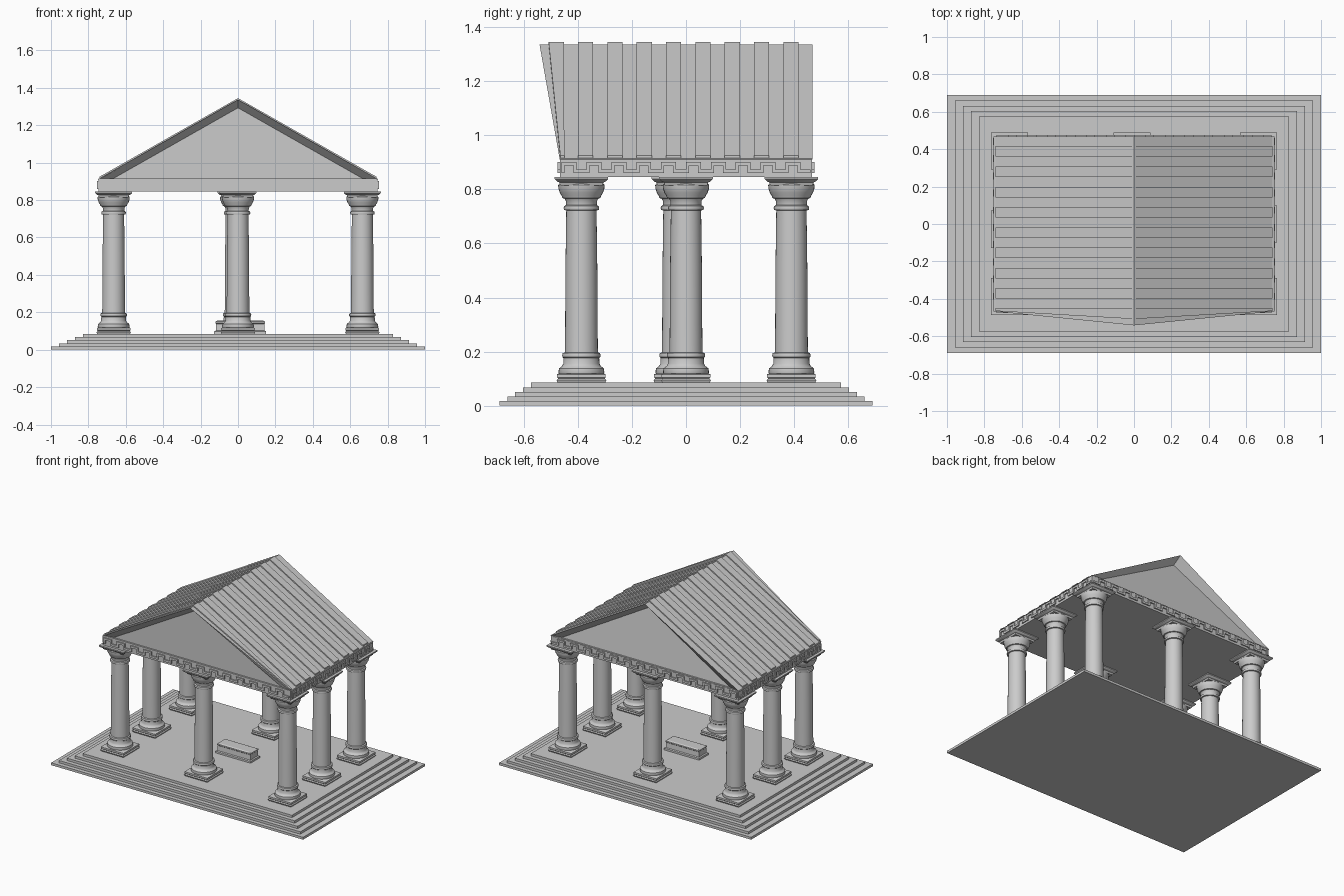
import bpy, bmesh, math

if "Cube" in bpy.data.objects:
    bpy.data.objects.remove(bpy.data.objects["Cube"])


def finish(bm, name, smooth=False):
    bmesh.ops.recalc_face_normals(bm, faces=bm.faces[:])
    me = bpy.data.meshes.new(name)
    bm.to_mesh(me)
    bm.free()
    ob = bpy.data.objects.new(name, me)
    bpy.context.collection.objects.link(ob)
    if smooth:
        bpy.ops.object.select_all(action='DESELECT')
        ob.select_set(True)
        bpy.context.view_layer.objects.active = ob
        bpy.ops.object.shade_smooth_by_angle(angle=math.radians(35))
    return ob


def box(bm, x0, x1, y0, y1, z0, z1):
    hexa(bm, [(x0, y0, z0), (x1, y0, z0), (x1, y1, z0), (x0, y1, z0),
              (x0, y0, z1), (x1, y0, z1), (x1, y1, z1), (x0, y1, z1)])


def hexa(bm, pts):
    v = [bm.verts.new(p) for p in pts]
    for f in ((3, 2, 1, 0), (4, 5, 6, 7), (0, 1, 5, 4), (1, 2, 6, 5), (2, 3, 7, 6), (3, 0, 4, 7)):
        bm.faces.new([v[i] for i in f])


def stack(bm, profile, n, rect=None):
    """Stack rings: round with n sides, or rectangular when rect gives x and y offsets."""
    rings = []
    for r, z in profile:
        if rect:
            a, b = rect[0] + r, rect[1] + r
            pts = [(-a, -b), (a, -b), (a, b), (-a, b)]
        else:
            pts = [(r * math.cos(2 * math.pi * i / n), r * math.sin(2 * math.pi * i / n)) for i in range(n)]
        rings.append([bm.verts.new((x, y, z)) for x, y in pts])
    for lo, hi in zip(rings, rings[1:]):
        m = len(lo)
        for i in range(m):
            bm.faces.new([lo[i], lo[(i + 1) % m], hi[(i + 1) % m], hi[i]])
    bm.faces.new(rings[0][::-1])
    bm.faces.new(rings[-1])


# Stepped platform
bm = bmesh.new()
prof = []
for i in range(5):
    # insets differ in x and y, so each step is its own ring pair
    hx, hy = 1 - 0.0425 * i, 0.69 - 0.029 * i
    box(bm, -hx, hx, -hy, hy, 0.017 * i, 0.017 * (i + 1))
finish(bm, "stepped_platform")

# Column: round shaft with mouldings, square plinth and abacus
bm = bmesh.new()
stack(bm, [(.082, .115), (.085, .123), (.083, .138), (.072, .146), (.067, .155), (.066, .176),
           (.070, .180), (.071, .187), (.069, .194), (.061, .197), (.060, .3), (.059, .5), (.056, .722),
           (.064, .724), (.066, .731), (.064, .738), (.057, .742), (.058, .758), (.063, .766),
           (.070, .768), (.073, .776), (.080, .788), (.085, .803), (.086, .816), (.080, .822)], 32)
stack(bm, [(.088, .085), (.092, .094), (.086, .100), (.090, .104), (.090, .116), (.082, .119)], 4, (0, 0))
stack(bm, [(.078, .815), (.082, .826), (.090, .829), (.099, .838), (.099, .846)], 4, (0, 0))
column = finish(bm, "column", True)
spots = [(-.665, -.387), (0, -.387), (.665, -.387), (-.665, -.028), (.665, 0),
         (-.665, .39), (-.01, .39), (.665, .39)]
column.location = (*spots[0], 0)
for x, y in spots[1:]:
    c = column.copy()
    c.location = (x, y, 0)
    bpy.context.collection.objects.link(c)

# Entablature slab
bm = bmesh.new()
box(bm, -.745, .745, -.467, .467, .845, .915)
finish(bm, "entablature")

# Meander frieze on all four sides: zigzag of thin bars
bm = bmesh.new()


def frieze(half, depth, count, along_x):
    p = 2 * half / count
    for s in (-1, 1):
        a, b = sorted((s * (depth - .004), s * (depth + .008)))
        for i in range(count):
            u = -half + i * p
            bars = [(u, u + p * .6, .888, .902), (u + p * .48, u + p * 1.1, .860, .874),
                    (u, u + p * .12, .860, .888), (u + p * .48, u + p * .6, .874, .888)]
            for u0, u1, z0, z1 in bars:
                u1 = min(u1, half)
                if along_x:
                    box(bm, u0, u1, a, b, z0, z1)
                else:
                    box(bm, a, b, u0, u1, z0, z1)


frieze(.735, .467, 14, True)
frieze(.46, .745, 10, False)
finish(bm, "meander_frieze")

# Roof: two slopes, the front ridge leaning forward, both gables recessed
bm = bmesh.new()


def tri(hw, ye, yr, z0, z1):
    return [bm.verts.new(p) for p in ((-hw, ye, z0), (hw, ye, z0), (0, yr, z1))]


loops = [tri(.672, -.455, -.46, .912, 1.293), tri(.75, -.467, -.542, .910, 1.337),
         tri(.75, .468, .468, .910, 1.337), tri(.672, .455, .40, .912, 1.293)]
for a, b in zip(loops, loops[1:]):
    for i in range(3):
        j = (i + 1) % 3
        bm.faces.new([a[i], a[j], b[j], b[i]])
bm.faces.new(loops[0])
bm.faces.new(loops[-1])
finish(bm, "gable_roof")

# Raised roof ribs on both slopes
bm = bmesh.new()
for i in range(9):
    c = -.48 + .1085 * i
    y0, y1 = c - .028, c + .028
    e0, e1 = max(y0, -.465), max(y1, -.45)
    for s in (-1, 1):
        hexa(bm, [(s * .74, e0, .912), (s * .74, e1, .912), (0, y1, 1.33), (0, y0, 1.33),
                  (s * .74, e0, .925), (s * .74, e1, .925), (0, y1, 1.345), (0, y0, 1.345)])
finish(bm, "roof_ribs")

# Low stone bench in the middle of the floor
bm = bmesh.new()
stack(bm, [(.052, .085), (.052, .098), (.044, .102), (.042, .138), (.046, .142), (.046, .150),
           (.036, .155)], 4, (.087, 0))
bench = finish(bm, "stone_bench")
bench.location = (.012, -.02, 0)
